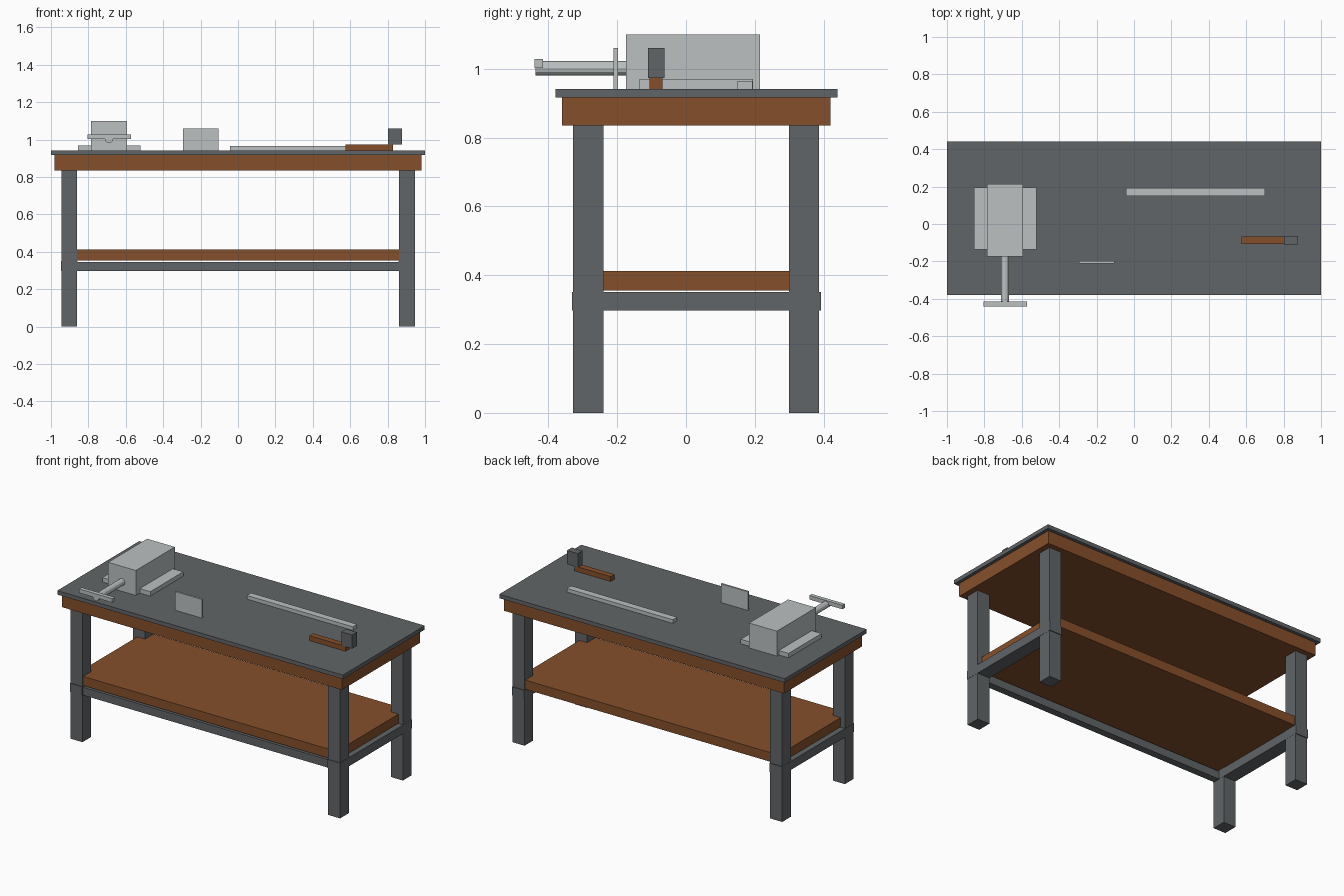
import bpy, bmesh, math
from mathutils import Matrix

if "Cube" in bpy.data.objects:
    bpy.data.objects.remove(bpy.data.objects["Cube"])


def material(name, rgb):
    m = bpy.data.materials.new(name)
    m.diffuse_color = (*rgb, 1.0)
    m.use_nodes = True
    m.node_tree.nodes["Principled BSDF"].inputs["Base Color"].default_value = m.diffuse_color
    return m


DARK = material("dark_grey_steel", (0.120, 0.130, 0.136))
WOOD = material("brown_wood", (0.235, 0.080, 0.024))
LIGHT = material("light_grey_metal", (0.50, 0.53, 0.53))


def add_object(name, bm, mat):
    mesh = bpy.data.meshes.new(name)
    bm.to_mesh(mesh)
    bm.free()
    mesh.materials.append(mat)
    ob = bpy.data.objects.new(name, mesh)
    bpy.context.collection.objects.link(ob)
    return ob


def box(name, x, y, z, mat):
    """Box from (min, max) ranges on each axis."""
    bm = bmesh.new()
    bmesh.ops.create_cube(bm, size=1.0)
    for v in bm.verts:
        v.co = [r[0] + (c + 0.5) * (r[1] - r[0]) for c, r in zip(v.co, (x, y, z))]
    return add_object(name, bm, mat)


def rod_y(name, x, z, radius, y, mat, sides=12):
    """Cylinder running along y."""
    bm = bmesh.new()
    place = Matrix.Translation((x, (y[0] + y[1]) / 2, z)) @ Matrix.Rotation(math.pi / 2, 4, 'X')
    bmesh.ops.create_cone(bm, cap_ends=True, segments=sides, radius1=radius,
                          radius2=radius, depth=y[1] - y[0], matrix=place)
    return add_object(name, bm, mat)


# Bench top and wooden core below it
box("bench_top", (-1, 1), (-0.38, 0.44), (0.917, 0.942), DARK)
box("top_core", (-0.98, 0.98), (-0.36, 0.42), (0.835, 0.917), WOOD)

# Legs and end rails
for side, xr in (("left", (-0.945, -0.86)), ("right", (0.86, 0.945))):
    box("front_leg_" + side, xr, (-0.328, -0.24), (0, 0.835), DARK)
    box("back_leg_" + side, xr, (0.30, 0.387), (0, 0.835), DARK)
    box("end_rail_" + side, (xr[0] - 0.001, xr[1] + 0.001), (-0.332, 0.392), (0.297, 0.352), DARK)

# Front rail and lower shelf
box("front_rail", (-0.87, 0.87), (-0.325, -0.28), (0.297, 0.347), DARK)
box("lower_shelf", (-0.915, 0.915), (-0.32, 0.38), (0.355, 0.413), WOOD)

# Vise
box("vise_base", (-0.855, -0.52), (-0.135, 0.195), (0.942, 0.97), LIGHT)
box("vise_body", (-0.787, -0.593), (-0.175, 0.215), (0.942, 1.10), LIGHT)
rod_y("vise_screw", -0.69, 1.002, 0.021, (-0.437, -0.16), LIGHT)
box("vise_handle", (-0.805, -0.573), (-0.44, -0.415), (1.003, 1.028), LIGHT)

# Loose tools
box("upright_plate", (-0.295, -0.105), (-0.21, -0.198), (0.942, 1.06), LIGHT)
box("straight_edge", (-0.043, 0.70), (0.15, 0.193), (0.942, 0.965), LIGHT)
box("hammer_handle", (0.575, 0.828), (-0.106, -0.068), (0.942, 0.973), WOOD)
box("hammer_head", (0.802, 0.877), (-0.11, -0.063), (0.973, 1.06), DARK)
